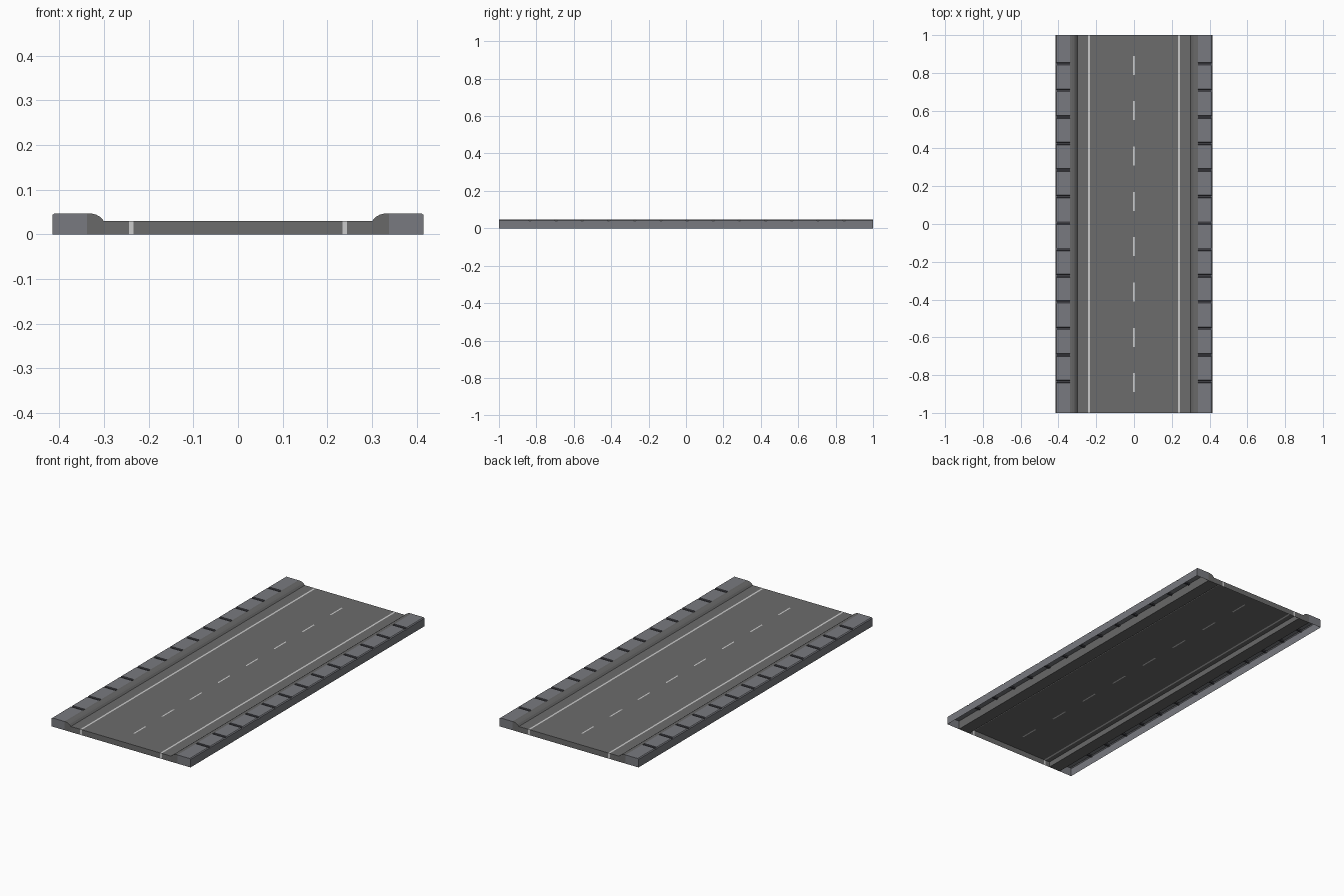
import bpy, bmesh

if "Cube" in bpy.data.objects:
    bpy.data.objects.remove(bpy.data.objects["Cube"])

L = 1.0            # half length
ROAD_Z = 0.03
TOP_Z = 0.047


def mat(name, rgb):
    m = bpy.data.materials.new(name)
    m.diffuse_color = (*rgb, 1)
    m.use_nodes = True
    m.node_tree.nodes["Principled BSDF"].inputs["Base Color"].default_value = m.diffuse_color
    return m


asphalt = mat("asphalt", (0.15, 0.15, 0.15))
paint = mat("white_paint", (0.55, 0.55, 0.55))
stone = mat("paving_stone", (0.19, 0.195, 0.215))
gap = mat("dark_gap", (0.05, 0.05, 0.06))
curb_grey = mat("curb_grey", (0.14, 0.14, 0.14))


def finish(bm, name, mats, mirror=False):
    mesh = bpy.data.meshes.new(name)
    bm.to_mesh(mesh)
    bm.free()
    for m in mats:
        mesh.materials.append(m)
    obj = bpy.data.objects.new(name, mesh)
    bpy.context.collection.objects.link(obj)
    if mirror:
        obj.modifiers.new("mirror", "MIRROR").use_axis[0] = True
    return obj


# Road: open-bottomed sheet with painted cells and a skirt at each end
xs = [-0.30, -0.244, -0.234, -0.004, 0.004, 0.234, 0.244, 0.30]
dashes = [(0.84 - 0.24 * i - 0.05, 0.84 - 0.24 * i + 0.05) for i in range(8)]
ys = [-L] + sorted(y for d in dashes for y in d) + [L]
rows = [(-L, 0)] + [(y, ROAD_Z) for y in ys] + [(L, 0)]
bm = bmesh.new()
grid = [[bm.verts.new((x, y, z)) for x in xs] for y, z in rows]
for j in range(len(rows) - 1):
    for i in range(len(xs) - 1):
        f = bm.faces.new((grid[j][i], grid[j][i + 1], grid[j + 1][i + 1], grid[j + 1][i]))
        on_dash = i == 3 and j % 2 == 0 and 0 < j < len(rows) - 2
        f.material_index = int(i in (1, 5) or on_dash)
finish(bm, "road", [asphalt, paint])

# Curb: closed rounded profile swept along the road
profile = [(0.27, 0), (0.338, 0), (0.338, TOP_Z), (0.328, 0.0465), (0.318, 0.044),
           (0.309, 0.039), (0.302, 0.0315), (0.30, 0.0295), (0.27, 0.0295)]
bm = bmesh.new()
face = bm.faces.new([bm.verts.new((x, -L, z)) for x, z in profile])
res = bmesh.ops.extrude_face_region(bm, geom=[face], use_keep_orig=True)
bmesh.ops.translate(bm, vec=(0, 2 * L, 0),
                    verts=[v for v in res["geom"] if isinstance(v, bmesh.types.BMVert)])
bmesh.ops.recalc_face_normals(bm, faces=bm.faces)
finish(bm, "curb", [curb_grey], mirror=True)

# Pavement: row of slabs with dark gaps, open underneath
GAP, DEPTH, PITCH = 0.006, 0.006, 0.14
sections = [(-L, 0)]
for k in range(-6, 7):
    y = k * PITCH + 0.006
    sections += [(y - GAP - 0.002, 0), (y - GAP, DEPTH), (y + GAP, DEPTH), (y + GAP + 0.002, 0)]
sections.append((L, 0))
bm = bmesh.new()
loops = []
for y, d in sections:
    pts = [(0.416, 0), (0.416, 0.040), (0.416 - d * 0.1, 0.043 - d / 2),
           (0.411, TOP_Z - d), (0.338, TOP_Z - d)]
    loops.append([bm.verts.new((x, y, z)) for x, z in pts])
for j in range(len(loops) - 1):
    in_gap = sections[j][1] + sections[j + 1][1] > 0
    for i in range(4):
        a, b = loops[j], loops[j + 1]
        f = bm.faces.new((a[i], b[i], b[i + 1], a[i + 1]))
        f.material_index = int(in_gap and i == 3)
for loop, y, flip in ((loops[0], -L, False), (loops[-1], L, True)):
    ring = loop + [bm.verts.new((0.338, y, 0))]
    bm.faces.new(ring[::-1] if flip else ring)
finish(bm, "pavement", [stone, gap], mirror=True)
